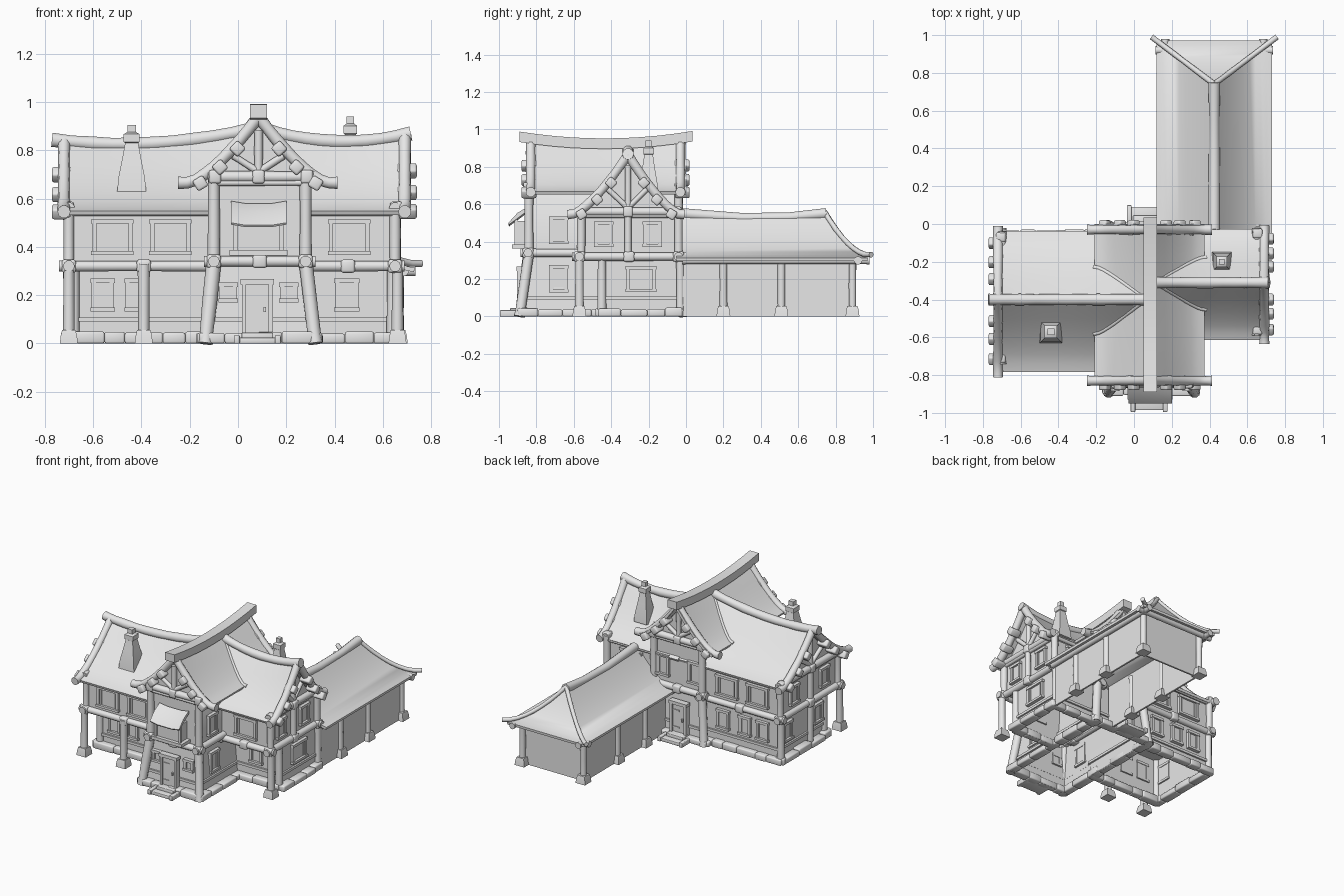
import bpy, bmesh, math, random
from mathutils import Matrix, Vector

random.seed(4)
if "Cube" in bpy.data.objects:
    bpy.data.objects.remove(bpy.data.objects["Cube"])
mat = bpy.data.materials.new("light grey")
mat.use_nodes = True
mat.diffuse_color = (0.8, 0.8, 0.8, 1)
mat.node_tree.nodes["Principled BSDF"].inputs["Base Color"].default_value = (0.8, 0.8, 0.8, 1)
made = []


def add(name, data):
    ob = bpy.data.objects.new(name, data)
    bpy.context.collection.objects.link(ob)
    data.materials.append(mat)
    made.append(ob)
    return ob


def mesh(name, bm):
    bmesh.ops.recalc_face_normals(bm, faces=bm.faces)
    me = bpy.data.meshes.new(name)
    bm.to_mesh(me)
    bm.free()
    return add(name, me)


def boxes(name, items, frame=Matrix(), bevel=0.0):
    """Boxes given as (centre, size, rotation matrix or None)."""
    bm = bmesh.new()
    for c, s, rot in items:
        m = frame @ Matrix.Translation(c) @ (rot or Matrix()) @ Matrix.Diagonal((*s, 1))
        bmesh.ops.create_cube(bm, size=1, matrix=m)
    ob = mesh(name, bm)
    if bevel:
        mod = ob.modifiers.new("bevel", 'BEVEL')
        mod.width, mod.segments = bevel, 2


def loft(name, rings, closed=True, caps=True):
    bm = bmesh.new()
    rows = [[bm.verts.new(p) for p in ring] for ring in rings]
    n = len(rows[0])
    for a, b in zip(rows, rows[1:]):
        for i in range(n if closed else n - 1):
            j = (i + 1) % n
            bm.faces.new((a[i], a[j], b[j], b[i]))
    if closed and caps:
        bm.faces.new(rows[0])
        bm.faces.new(rows[-1])
    return mesh(name, bm)


def rect(x0, x1, y0, y1, z, grow=0.0):
    x0, x1, y0, y1 = x0 - grow, x1 + grow, y0 - grow, y1 + grow
    return [(x0, y0, z), (x1, y0, z), (x1, y1, z), (x0, y1, z)]


def square(x, y, h, z):
    return rect(x, x, y, y, z, h)


def logs(name, items):
    """Round timbers given as (points, radius), slightly thicker at the ends."""
    cu = bpy.data.curves.new(name, 'CURVE')
    cu.dimensions, cu.bevel_depth, cu.bevel_resolution, cu.use_fill_caps = '3D', 1, 3, True
    for pts, r in items:
        pts = [Vector(p) for p in pts]
        if len(pts) == 2:
            pts = [pts[0].lerp(pts[1], f) for f in (0, 0.12, 0.5, 0.88, 1)]
        sp = cu.splines.new('POLY')
        sp.points.add(len(pts) - 1)
        for i, p in enumerate(pts):
            sp.points[i].co = (*p, 1)
            sp.points[i].radius = r * (1 if i in (0, len(pts) - 1) else random.uniform(0.88, 1.0))
    add(name, cu)


# Roof descriptions: ridge line, widths to both eaves, sagging ridge heights, log overshoot
def roof(ax, ridge, lo, hi, top, ze, a0, a1, tail):
    return dict(ax=ax, ridge=ridge, lo=lo, hi=hi, top=top, ze=ze, a0=a0, a1=a1, tail=tail)


WEST = roof('x', -0.40, 0.38, 0.36, (0.835, 0.79, 0.89), 0.54, -0.73, 0.085, 1.08)
EAST = roof('x', -0.31, 0.30, 0.28, (0.86, 0.79, 0.89), 0.54, 0.69, 0.085, 1.08)
TOWER = roof('y', 0.085, 0.29, 0.285, (0.935, 0.875, 0.94), 0.66, -0.84, 0.0, 1.15)


def top_z(R, a):
    s = (a - R['a0']) / (R['a1'] - R['a0'])
    p, q, r = R['top']
    return p * (1 - s) ** 2 + 2 * q * s * (1 - s) + r * s * s


def roof_z(R, a, d):
    t = min(1, abs(d) / (R['hi'] if d > 0 else R['lo']))
    return R['ze'] + (top_z(R, a) - R['ze']) * (1 - t) ** 1.4


def at(R, a, d, z):
    return (a, R['ridge'] + d, z) if R['ax'] == 'x' else (R['ridge'] + d, a, z)


def span(a, b, n):
    return [a + (b - a) * i / n for i in range(n + 1)]


def thick_roof(ob):
    mod = ob.modifiers.new("thickness", 'SOLIDIFY')
    mod.thickness, mod.offset = 0.018, 0


def build_roof(name, R):
    ds = span(-R['lo'], 0, 8) + span(0, R['hi'], 8)[1:]
    thick_roof(loft(name, [[at(R, a, d, roof_z(R, a, d)) for d in ds]
                           for a in span(R['a0'], R['a1'], 10)], False))


def build_body(name, R, a0, a1, lo, hi, z0):
    ds = span(-lo, 0, 8) + span(0, hi, 8)[1:]
    loft(name, [[at(R, a, -lo, z0)] + [at(R, a, d, roof_z(R, a, d) - 0.02) for d in ds]
                + [at(R, a, hi, z0)] for a in span(a0, a1, 6)])


def gable(name, R, a, out, wall, zb, wl, wh):
    """Barge logs, purlin ends, tie beam and braces on one gable end."""
    items, ends, face = [], [], wall + out * 0.01
    for w in (-R['lo'], R['hi']):
        items.append(([at(R, a, w * t, roof_z(R, a, w * t) + 0.005) for t in span(0, R['tail'], 9)], 0.027))
        for t in (0.3, 0.55, 0.83):
            d = w * t
            slope = math.copysign(math.atan(1.25 * (1 - t) ** 0.4), d)
            rot = (Matrix.Rotation(-slope, 4, 'X') if R['ax'] == 'x' else Matrix.Rotation(slope, 4, 'Y'))
            size = (0.08, 0.05, 0.05) if R['ax'] == 'x' else (0.05, 0.08, 0.05)
            ends.append((at(R, a + out * 0.01, d, roof_z(R, a, d) - 0.02), size, rot))
        items.append(([at(R, face, 0, zb + 0.02), at(R, face, w * 0.36, roof_z(R, a, w * 0.36) - 0.03)], 0.016))
    items.append(([at(R, face, -wl - 0.03, zb), at(R, face, wh + 0.03, zb)], 0.025))
    items.append(([at(R, face, 0, zb), at(R, face, 0, top_z(R, a) - 0.05)], 0.018))
    for d in (-wl, 0, wh):
        ends.append((at(R, wall + out * 0.015, d, zb), (0.05, 0.05, 0.055), None))
    logs(name + "_timbers", items)
    boxes(name + "_beam_ends", ends, bevel=0.009)


for nm, R in (("west_roof", WEST), ("east_roof", EAST), ("tower_roof", TOWER)):
    build_roof(nm, R)
build_body("west_upper_wall", WEST, -0.69, 0.0, 0.31, 0.33, 0.32)
build_body("east_upper_wall", EAST, 0.64, 0.1, 0.25, 0.26, 0.32)
build_body("tower_upper_wall", TOWER, -0.83, -0.05, 0.18, 0.18, 0.32)
gable("west_gable", WEST, -0.72, -1, -0.69, 0.56, 0.31, 0.33)
gable("east_gable", EAST, 0.69, 1, 0.64, 0.56, 0.25, 0.26)
gable("tower_front_gable", TOWER, -0.83, -1, -0.83, 0.69, 0.18, 0.2)
gable("tower_back_gable", TOWER, -0.03, 1, -0.05, 0.69, 0.18, 0.2)

# Ridge logs and the logs lying in the roof valleys
ridges = [([at(R, a, 0, top_z(R, a) + 0.003) for a in span(s, e, 10)], 0.031)
          for R, s, e in ((WEST, -0.77, 0.06), (EAST, 0.715, 0.1))]
logs("wing_ridge_logs", ridges)
loft("tower_ridge_beam", [[at(TOWER, a, sx * 0.036, top_z(TOWER, a) + 0.018 + sz * 0.028)
                           for sx, sz in ((-1, -1), (1, -1), (1, 1), (-1, 1))] for a in span(-0.89, 0.035, 10)])
valleys = []
for R, side in ((WEST, -1), (EAST, 1)):
    for w in (-R['lo'], R['hi']):
        pts = []
        for dx in span(0.3, 0.04, 9):
            z = roof_z(TOWER, -0.4, side * dx)
            x = 0.085 + side * dx
            u = (z - R['ze']) / (top_z(R, x) - R['ze'])
            if u < 1:
                pts.append((x, R['ridge'] + w * (1 - u ** (1 / 1.4)), z + 0.008))
        valleys.append((pts, 0.012))
logs("valley_logs", valleys)


# Hollow ground floor walls with a skirting board
def ground_floor(name, foot, head):
    loft(name + "_lower_wall", [rect(*foot, 0), rect(*head, 0.34)], caps=False)
    mid = [f + (h - f) * 0.3 for f, h in zip(foot, head)]
    loft(name + "_skirting", [rect(*mid, z, g) for z, g in
                              ((0.09, 0), (0.09, 0.012), (0.108, 0.012), (0.108, 0))], caps=False)


for nm, foot in (("west", (-0.68, -0.11, -0.58, -0.07)), ("east", (0.28, 0.64, -0.43, -0.05))):
    ground_floor(nm, foot, foot)
ground_floor("tower", (-0.12, 0.3, -0.86, -0.03), (-0.10, 0.27, -0.83, -0.05))


# Foundation stones
def stones(name, x0, y0, x1, y1):
    d, p, items = Vector((x1 - x0, y1 - y0, 0)), 0.0, []
    rot = Matrix.Rotation(math.atan2(d.y, d.x), 4, 'Z')
    while p < d.length - 0.02:
        w = min(random.uniform(0.08, 0.16), d.length - p)
        h = random.uniform(0.036, 0.05)
        c = Vector((x0, y0, h / 2)) + d.normalized() * (p + w / 2)
        items.append((c, (w, random.uniform(0.05, 0.07), h), rot))
        p += w
    boxes(name, items, bevel=0.008)


for x0, y0, x1, y1 in ((-0.71, -0.59, -0.12, -0.59), (-0.70, -0.61, -0.70, -0.05), (-0.72, -0.06, -0.12, -0.06),
                       (0.3, -0.45, 0.67, -0.45), (0.66, -0.47, 0.66, -0.02), (0.3, -0.04, 0.68, -0.04),
                       (-0.16, -0.88, 0.34, -0.88), (-0.14, -0.9, -0.14, 0.0), (0.32, -0.9, 0.32, 0.0),
                       (-0.16, -0.02, 0.34, -0.02)):
    stones("foundation_stones", x0, y0, x1, y1)

# Posts: ground floor, flared tower corners, upper corners
posts, feet = [], [(-0.70, -0.73), (-0.39, -0.73), (0.66, -0.57)]
posts += [([(x, y, 0.03), (x, y, 0.33)], 0.025) for x, y in
          feet + [(-0.70, -0.07), (0.65, -0.03), (-0.68, -0.58), (0.64, -0.45)]]
for x, bx in ((-0.10, -0.135), (0.28, 0.32)):
    for y, by in ((-0.84, -0.89), (-0.04, -0.01)):
        posts.append(([(bx, by, 0), (x, y, 0.34)], 0.031))
        posts.append(([(x, y, 0.33), (x, y, 0.7)], 0.026))
posts += [([(x, y, 0.32), (x, y, 0.57)], 0.024) for x, y in
          ((-0.70, -0.71), (-0.70, -0.06), (0.65, -0.56), (0.65, -0.04))]
posts += [([(0.655, -0.31, 0.33), (0.655, -0.31, 0.57)], 0.02), ([(-0.7, -0.4, 0.02), (-0.7, -0.4, 0.57)], 0.02)]
logs("posts", posts)

# Floor beams, eave beams and their corner blocks
beams, blocks = [], []
for x0, x1, y0, y1, zs in ((-0.70, -0.08, -0.715, -0.06, (0.32, 0.54)), (0.26, 0.65, -0.57, -0.04, (0.32, 0.54)),
                           (-0.10, 0.28, -0.845, -0.04, (0.34, 0.665))):
    for z in zs:
        r, tail = (0.024, 0.04) if z < 0.4 else (0.014, 0.0)
        for y in (y0, y1):
            beams.append(([(x0 - tail, y, z), (x1 + tail, y, z)], r))
        for x in (x0, x1):
            beams.append(([(x, y0 - tail, z), (x, y1 + tail, z)], r))
    blocks += [((x, y, zs[0]), (0.058, 0.058, 0.055), None) for x in (x0, (x0 + x1) / 2, x1) for y in (y0, y1)]
    blocks += [((x, (y0 + y1) / 2, zs[0]), (0.058, 0.058, 0.055), None) for x in (x0, x1)]
logs("floor_and_eave_beams", beams)
boxes("beam_joints", blocks, bevel=0.01)


# Windows and doors
def window(x, y, z, w, h, deg):
    f = Matrix.Translation((x, y, z)) @ Matrix.Rotation(math.radians(deg), 4, 'Z')
    parts = [((0, 0, 0), (w, 0.012, h), None), ((0, -0.005, -h / 2), (w + 0.025, 0.035, 0.016), None),
             ((0, -0.005, h / 2), (w + 0.025, 0.03, 0.018), None)]
    parts += [((s * w / 2, -0.004, 0), (0.018, 0.024, h), None) for s in (-1, 1)]
    parts += [((s * w * 0.36, -0.004, 0), (0.007, 0.014, h * 0.85), None) for s in (-1, 1)]
    boxes("window", parts, f)


def door(x, y, deg):
    f = Matrix.Translation((x, y, 0)) @ Matrix.Rotation(math.radians(deg), 4, 'Z')
    parts = [((0, 0, 0.14), (0.1, 0.03, 0.22), None), ((0, -0.01, 0.255), (0.14, 0.045, 0.022), None),
             ((0.03, -0.02, 0.14), (0.01, 0.015, 0.02), None)]
    parts += [((s * 0.055, -0.008, 0.14), (0.018, 0.04, 0.23), None) for s in (-1, 1)]
    parts += [((-0.02, -0.016, z), (0.05, 0.008, 0.01), None) for z in (0.08, 0.2)]
    boxes("door", parts, f)
    boxes("door_steps", [((0, -0.06, 0.012), (0.16, 0.1, 0.024), None), ((0, -0.03, 0.03), (0.13, 0.07, 0.03), None)]
          + [((s * 0.085, -0.06, 0.017), (0.025, 0.12, 0.034), None) for s in (-1, 1)], f, 0.004)


for x in (-0.52, -0.28):
    window(x, -0.712, 0.44, 0.15, 0.13, 0)
    window(x, -0.068, 0.44, 0.15, 0.13, 180)
for x in (-0.56, -0.42):
    window(x, -0.582, 0.2, 0.075, 0.12, 0)
for x in (-0.56, -0.42, -0.25):
    window(x, -0.068, 0.2, 0.075, 0.12, 180)
window(0.46, -0.562, 0.44, 0.15, 0.13, 0)
window(0.46, -0.048, 0.44, 0.15, 0.13, 180)
window(0.45, -0.432, 0.2, 0.08, 0.12, 0)
window(0.642, -0.24, 0.2, 0.14, 0.12, 90)
for y in (-0.44, -0.18):
    window(0.642, y, 0.44, 0.08, 0.12, 90)
for y in (-0.56, -0.22):
    window(-0.692, y, 0.44, 0.08, 0.12, -90)
    window(-0.682, y + 0.06, 0.2, 0.08, 0.12, -90)
for x, deg in ((0.268, 90), (-0.098, -90)):
    for z in (0.2, 0.46):
        window(x + (0.012 if deg > 0 else -0.012) * (z < 0.3), -0.68, z, 0.08, 0.13, deg)
for x in (-0.04, 0.21):
    window(x, -0.845, 0.21, 0.055, 0.065, 0)
    window(x, -0.048, 0.48, 0.08, 0.14, 180)
door(0.08, -0.875, 0)
door(0.06, -0.02, 180)

# Bay window with awning on the tower front
boxes("bay_window", [((0.085, -0.86, 0.44), (0.19, 0.09, 0.14), None), ((0.085, -0.87, 0.375), (0.24, 0.12, 0.022), None)]
      + [((0.085 + s * 0.095, -0.91, 0.45), (0.016, 0.016, 0.15), None) for s in (-1, 1)])
loft("awning", [[(x, -0.84, 0.585 + s), (x, -0.90, 0.55 + s), (x, -0.95, 0.495 + s),
                 (x, -0.945, 0.487 + s), (x, -0.84, 0.565 + s)]
                for x, s in ((-0.03, 0.005), (0.03, -0.005), (0.14, -0.005), (0.2, 0.005))])

# Chimneys: bell-shaped stack with a capped top
for x, y, z0, z1, k in ((-0.44, -0.57, 0.63, 0.83, 1), (0.465, -0.2, 0.66, 0.865, 0.85)):
    prof = ((0.06, z0), (0.054, z0 + 0.06), (0.04, z0 + 0.13), (0.027, z1), (0.033, z1 + 0.004),
            (0.033, z1 + 0.036), (0.018, z1 + 0.045), (0.018, z1 + 0.075))
    loft("chimney", [square(x, y, h * k, z) for h, z in prof])

# Back shed: hipped roof, walls, logs, posts
CX, HW, YE, DY, PX = 0.425, 0.305, 0.74, 0.23, 0.24


def shed(t, side, y=None):
    z = 0.305 + 0.24 * max(0, 1 - t) ** 1.65
    return (CX + side * HW * t, YE + DY * t if y is None else y, z)


thick_roof(loft("shed_roof", [[shed(t, -1, -0.05), shed(t, -1), shed(t, 1), shed(t, 1, -0.05)]
                              for t in span(0.001, 1, 10)], False))
boxes("shed_walls", [((CX + s * 0.235, 0.42, 0.16), (0.012, 0.9, 0.32), None) for s in (-1, 1)]
      + [((CX, 0.87, 0.16), (0.47, 0.012, 0.32), None)])
logs("shed_ridge_log", [([(CX, -0.03, 0.55), (CX, 0.3, 0.525), (CX, 0.55, 0.53), (CX, 0.75, 0.55)], 0.031)])
logs("shed_hip_logs", [([Vector(shed(t, s)) + Vector((0, 0, 0.015 + 0.01 * t)) for t in span(0, 1.09, 8)], 0.015)
                       for s in (-1, 1)])
logs("shed_beams", [([(CX + s * (PX + 0.02), -0.02, 0.3), (CX + s * (PX + 0.02), 0.98, 0.3)], 0.022) for s in (-1, 1)]
     + [([(CX - 0.31, 0.92, 0.3), (CX + 0.31, 0.92, 0.3)], 0.022)])
shed_feet = [(CX + s * PX, y) for s in (-1, 1) for y in (0.2, 0.51, 0.89)]
logs("shed_posts", [([(x, y, 0.03), (x, y, 0.3)], 0.022) for x, y in shed_feet])
for x, y in feet + shed_feet:
    loft("post_foot", [square(x, y, h, z) for h, z in ((0.037, 0), (0.034, 0.03), (0.028, 0.055))])

# Turn curves and modifiers into meshes, then shade
for ob in bpy.context.selected_objects:
    ob.select_set(False)
for ob in made:
    ob.select_set(True)
bpy.context.view_layer.objects.active = made[0]
bpy.ops.object.convert(target='MESH')
bpy.ops.object.shade_smooth_by_angle(angle=math.radians(50))
